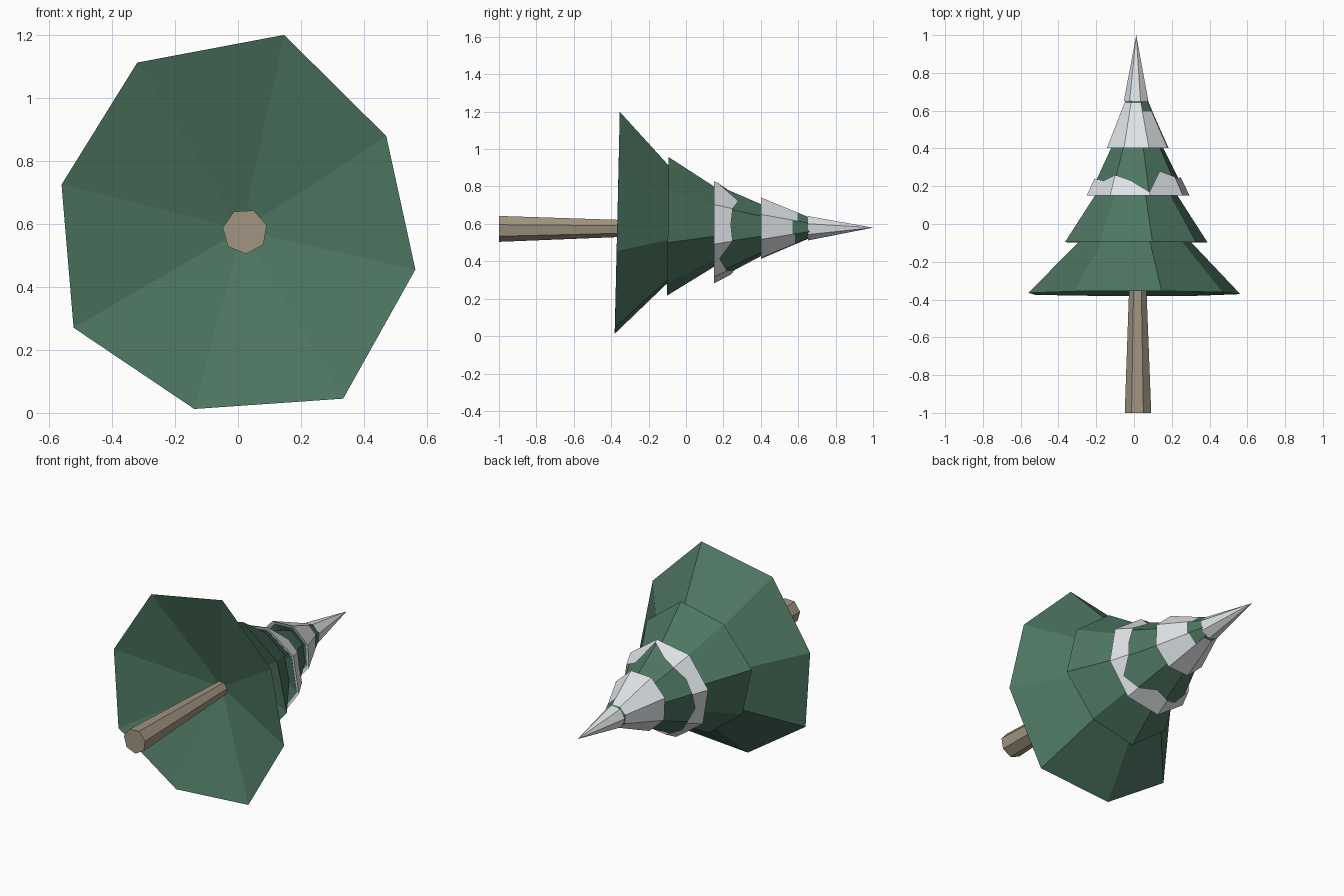
import bpy
import bmesh
from math import cos, sin, radians

cube = bpy.data.objects.get("Cube")
if cube:
    bpy.data.objects.remove(cube)


def material(name, rgb):
    m = bpy.data.materials.new(name)
    m.use_nodes = True
    m.diffuse_color = (*rgb, 1)
    m.node_tree.nodes["Principled BSDF"].inputs["Base Color"].default_value = (*rgb, 1)
    return m


GREEN = material("pine green", (0.075, 0.18, 0.12))
SNOW = material("snow white", (0.74, 0.77, 0.79))
BARK = material("bark brown", (0.36, 0.30, 0.22))

TIP = (0.012, 0.58)   # x and z of the tree's axis at the top


def ring(centre, y, r, sides, phase, wobble=(1,), tilt=0.0):
    """Points of a polygon around the lying axis; tilt leans it along y."""
    pts = []
    for i in range(sides):
        a = radians(phase + 360 * i / sides)
        rr = r * wobble[i % len(wobble)]
        pts.append((centre[0] + rr * cos(a), y + tilt * sin(a), centre[1] + rr * sin(a)))
    return pts


def finish(name, bm, mat):
    bmesh.ops.recalc_face_normals(bm, faces=bm.faces[:])
    me = bpy.data.meshes.new(name)
    bm.to_mesh(me)
    bm.free()
    me.materials.append(mat)
    ob = bpy.data.objects.new(name, me)
    bpy.context.collection.objects.link(ob)
    return ob


def loft(name, mat, rings, start=None, end=None):
    """Join rings with quads; start and end close them to a point."""
    bm = bmesh.new()
    loops = [[bm.verts.new(p) for p in r] for r in rings]
    n = len(loops[0])
    for a, b in zip(loops, loops[1:]):
        for i in range(n):
            j = (i + 1) % n
            bm.faces.new((a[i], a[j], b[j], b[i]))
    for loop, point in ((loops[0], start), (loops[-1], end)):
        if point:
            v = bm.verts.new(point)
            for i in range(n):
                bm.faces.new((loop[i], loop[(i + 1) % n], v))
    return finish(name, bm, mat)


def tier(name, mat, centre, y, r, apex_y, hollow_y, phase, wobble=(1,), tilt=0.0):
    """Cone of branches with a hollowed underside."""
    base = ring(centre, y, r, 8, phase, wobble, tilt)
    return loft(name, mat, [base], (TIP[0], hollow_y, TIP[1]), (TIP[0], apex_y, TIP[1]))


# Trunk
trunk_centre = (0.022, 0.576)
loft("trunk", BARK,
     [ring(trunk_centre, -1.0, 0.072, 7, 16), ring((0.02, 0.578), -0.15, 0.04, 7, 16)],
     (trunk_centre[0], -1.0, trunk_centre[1]), (0.02, -0.15, 0.578))

# Green branch tiers
tier("bottom_branches", GREEN, (0, 0.59), -0.368, 0.6, 0.21, -0.17, 31.5,
     (0.92, 1.045, 1.02, 0.96, 1.02, 0.99, 1.065, 0.965), 0.014)
tier("lower_branches", GREEN, (0.012, 0.587), -0.097, 0.38, 0.49, 0.03, 32,
     (0.97, 1.0, 0.96, 1.02), 0.004)
tier("middle_branches", GREEN, (0.022, 0.555), 0.152, 0.265, 0.69, 0.24, 32)
tier("upper_branches", GREEN, (0.02, 0.577), 0.408, 0.166, 0.8, 0.47, 25)

# Ragged snow band around the middle tier
mid_c = (0.022, 0.555)
corners = ring(mid_c, 0.15, 0.28, 8, 32)
heights = (0.10, 0.13, 0.02, 0.08, 0.11, 0.08, 0.09, 0.06,
           0.10, 0.05, 0.09, 0.11, 0.07, 0.03, 0.10, 0.09)
lower, upper, inner = [], [], []
for i, h in enumerate(heights):
    a, b = corners[i // 2], corners[(i // 2 + 1) % 8]
    p = a if i % 2 == 0 else tuple((s + t) / 2 for s, t in zip(a, b))
    k = h / 0.57
    apex = (TIP[0], 0.72, TIP[1])
    lower.append(p)
    upper.append(tuple(s + (t - s) * k for s, t in zip(p, apex)))
    inner.append((mid_c[0] + (p[0] - mid_c[0]) * 0.93, 0.155, mid_c[1] + (p[2] - mid_c[1]) * 0.93))
loft("middle_snow_band", SNOW, [inner, lower, upper])

# Snow skirt on the upper tier, cut off to show green near the top
loft("upper_snow_skirt", SNOW,
     [ring((0.02, 0.577), 0.41, 0.155, 8, 25),
      ring((0.02, 0.577), 0.402, 0.174, 8, 25),
      ring((0.013, 0.579), 0.64, 0.068, 8, 25)])

# Snowy tip
loft("snow_tip", SNOW, [ring((0.013, 0.578), 0.652, 0.067, 7, 20)],
     (0.013, 0.69, 0.578), (TIP[0], 1.0, TIP[1]))
